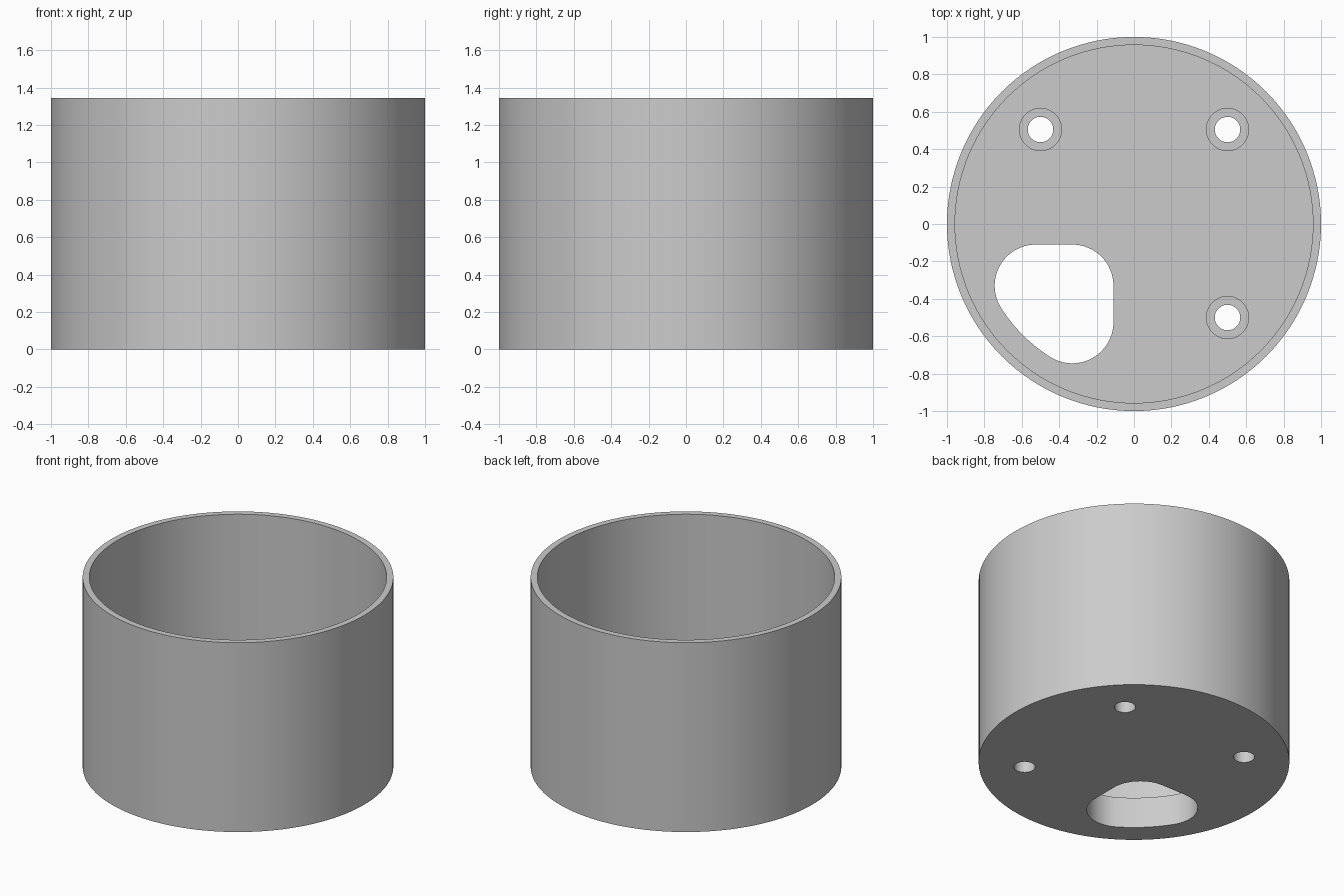
import bpy
import bmesh
from math import cos, sin, pi, radians, atan2

if "Cube" in bpy.data.objects:
    bpy.data.objects.remove(bpy.data.objects["Cube"], do_unlink=True)

HEIGHT, FLOOR, INNER = 1.345, 0.22, 0.957
BORE_DEPTH = 0.11

grey = bpy.data.materials.new("plain grey")
grey.use_nodes = True
grey.diffuse_color = (0.6, 0.6, 0.6, 1)
grey.node_tree.nodes["Principled BSDF"].inputs["Base Color"].default_value = (0.6, 0.6, 0.6, 1)


def arc(cx, cy, r, a0, a1, steps):
    """Points along an arc, both ends included."""
    angles = [a0 + (a1 - a0) * i / steps for i in range(steps + 1)]
    return [(cx + r * cos(a), cy + r * sin(a)) for a in angles]


def circle(cx, cy, r, steps):
    return arc(cx, cy, r, 0, 2 * pi, steps)[:-1]


def prism(name, outline, z0, z1):
    """Extrude a counter-clockwise outline from z0 to z1."""
    bm = bmesh.new()
    face = bm.faces.new([bm.verts.new((x, y, z0)) for x, y in outline])
    top = bmesh.ops.extrude_face_region(bm, geom=[face])["geom"]
    bmesh.ops.translate(bm, vec=(0, 0, z1 - z0),
                        verts=[v for v in top if isinstance(v, bmesh.types.BMVert)])
    bmesh.ops.recalc_face_normals(bm, faces=bm.faces)
    mesh = bpy.data.meshes.new(name)
    bm.to_mesh(mesh)
    bm.free()
    mesh.materials.append(grey)
    obj = bpy.data.objects.new(name, mesh)
    bpy.context.collection.objects.link(obj)
    return obj


def cut(target, cutter):
    """Subtract the cutter, then remove it."""
    cutter.hide_render = True
    mod = target.modifiers.new("cut", "BOOLEAN")
    mod.operation = "DIFFERENCE"
    mod.solver = "EXACT"
    mod.object = cutter
    bpy.context.view_layer.objects.active = target
    bpy.ops.object.modifier_apply(modifier=mod.name)
    bpy.data.objects.remove(cutter, do_unlink=True)


# Round housing with a thick floor
housing = prism("round_housing", circle(0, 0, 1, 128), 0, HEIGHT)
cut(housing, prism("cavity_cutter", circle(0, 0, INNER, 128), FLOOR, HEIGHT + 0.2))

# Three counterbored screw holes
for x, y in ((-0.5, 0.505), (0.5, 0.505), (0.5, -0.5)):
    cut(housing, prism("bore_cutter", circle(x, y, 0.113, 48), FLOOR - BORE_DEPTH, FLOOR + 0.2))
    cut(housing, prism("screw_cutter", circle(x, y, 0.068, 48), -0.2, FLOOR + 0.2))

# Cable opening: rounded corners and an outer edge concentric with the wall
near, far, fillet = -0.33, -0.525, 0.22
left_angle = atan2(near, far) + 2 * pi
low_angle = atan2(far, near) + 2 * pi
reach = (near ** 2 + far ** 2) ** 0.5 + fillet
opening = (arc(near, near, fillet, 0, radians(90), 16)
           + arc(far, near, fillet, radians(90), left_angle, 22)
           + arc(0, 0, reach, left_angle, low_angle, 10)[1:-1]
           + arc(near, far, fillet, low_angle, 2 * pi, 22))
cut(housing, prism("opening_cutter", opening, -0.2, FLOOR + 0.2))

# Smooth curved walls, crisp rims
bpy.ops.object.select_all(action="DESELECT")
housing.select_set(True)
bpy.context.view_layer.objects.active = housing
bpy.ops.object.shade_smooth_by_angle(angle=radians(30))
